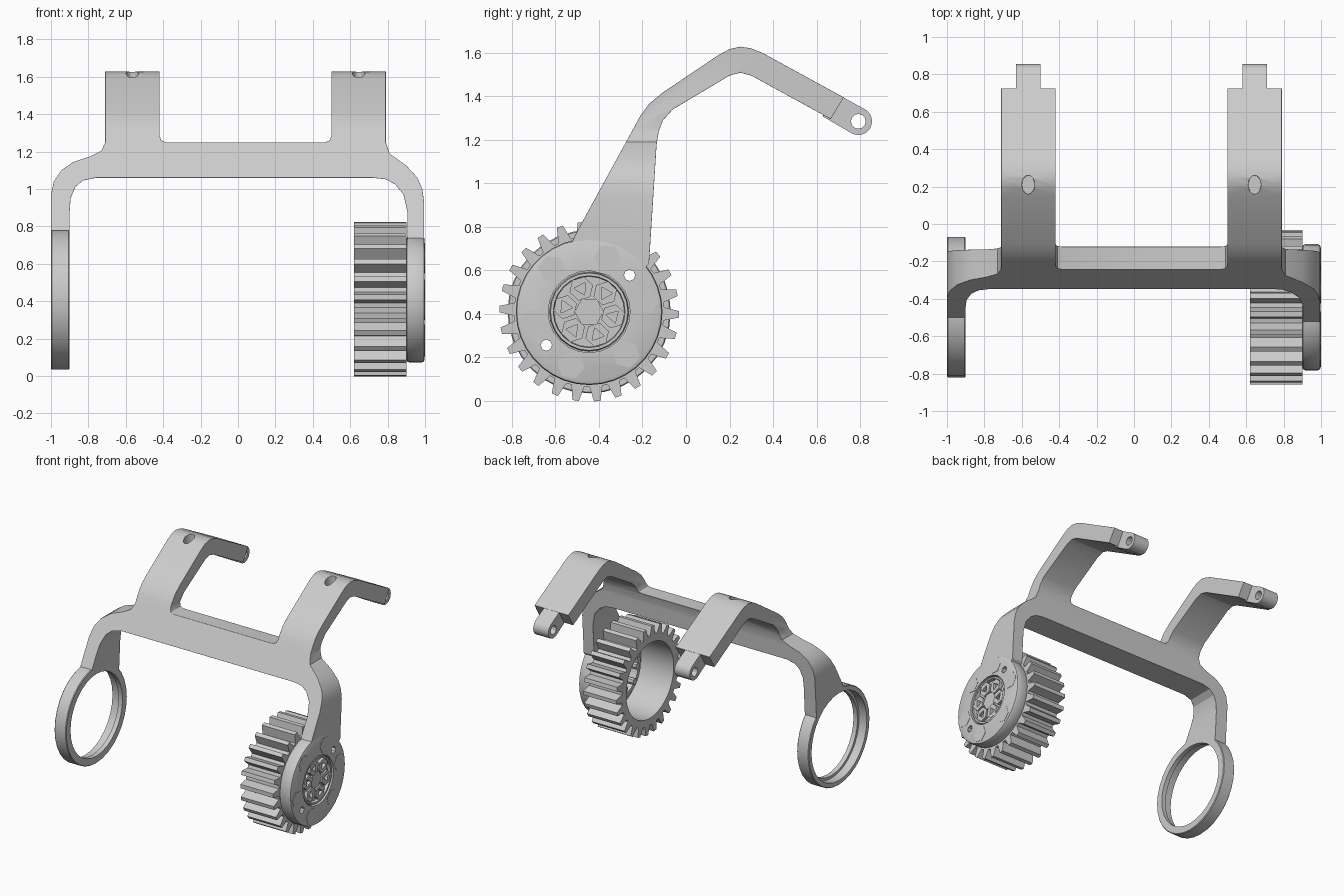
import bpy, bmesh
from math import cos, sin, pi, radians

if "Cube" in bpy.data.objects:
    bpy.data.objects.remove(bpy.data.objects["Cube"])

CY, CZ = -0.445, 0.41            # common axis of ring, disc and gear


def make(name, verts, faces):
    me = bpy.data.meshes.new(name)
    bm = bmesh.new()
    vs = [bm.verts.new(v) for v in verts]
    for f in faces:
        bm.faces.new([vs[i] for i in f])
    bmesh.ops.recalc_face_normals(bm, faces=bm.faces)
    bm.to_mesh(me)
    bm.free()
    ob = bpy.data.objects.new(name, me)
    bpy.context.collection.objects.link(ob)
    return ob


def prism(name, pts, axis, lo, hi):
    """Extrude a 2D outline: axis x takes (y,z), y takes (x,z), z takes (x,y)."""
    put = {'x': lambda a, b, d: (d, a, b), 'y': lambda a, b, d: (a, d, b),
           'z': lambda a, b, d: (a, b, d)}[axis]
    n = len(pts)
    verts = [put(a, b, d) for d in (lo, hi) for a, b in pts]
    faces = [range(n), range(n, 2 * n)]
    faces += [(i, (i + 1) % n, n + (i + 1) % n, n + i) for i in range(n)]
    return make(name, verts, faces)


def tube(name, loops):
    """Join closed loops of points into a closed ring-shaped solid."""
    n, m = len(loops[0]), len(loops)
    faces = [(j * n + i, j * n + (i + 1) % n, (j + 1) % m * n + (i + 1) % n, (j + 1) % m * n + i)
             for j in range(m) for i in range(n)]
    return make(name, [p for l in loops for p in l], faces)


def circle(cx, cy, r, n=32, start=0, ry=None):
    return [(cx + r * cos(start + 2 * pi * i / n), cy + (ry or r) * sin(start + 2 * pi * i / n))
            for i in range(n)]


def at(pts, x):
    return [(x, a, b) for a, b in pts]


def boolean(ob, other, op='DIFFERENCE'):
    m = ob.modifiers.new('bool', 'BOOLEAN')
    m.operation, m.object, m.solver = op, other, 'EXACT'
    bpy.context.view_layer.objects.active = ob
    bpy.ops.object.modifier_apply(modifier=m.name)
    bpy.data.objects.remove(other)


def bevel(ob, w, seg=2):
    m = ob.modifiers.new('bevel', 'BEVEL')
    m.width, m.segments, m.limit_method, m.angle_limit = w, seg, 'ANGLE', radians(40)


def polar(r, deg):
    return CY + r * cos(radians(deg)), CZ + r * sin(radians(deg))


# Frame: side profile intersected with front silhouette
side = [(-0.53, 0.72), (-0.50, 0.78), (-0.27, 1.20), (-0.21, 1.31), (-0.17, 1.365), (-0.11, 1.415),
        (0.15, 1.59), (0.20, 1.617), (0.25, 1.628), (0.30, 1.62), (0.35, 1.60), (0.725, 1.395),
        (0.665, 1.295), (0.30, 1.495), (0.25, 1.508), (0.20, 1.495), (-0.06, 1.34),
        (-0.105, 1.29), (-0.125, 1.24), (-0.135, 1.18), (-0.17, 0.63), (-0.25, 0.55), (-0.45, 0.60)]
front = [(-1, 0.5), (-1, 0.97), (-0.985, 1.04), (-0.945, 1.10), (-0.88, 1.145), (-0.79, 1.175),
         (-0.73, 1.205), (-0.71, 1.25), (-0.71, 1.7), (-0.42, 1.7), (-0.42, 1.285), (-0.41, 1.26),
         (-0.385, 1.25), (0.465, 1.25), (0.49, 1.26), (0.50, 1.285), (0.50, 1.7), (0.79, 1.7),
         (0.79, 1.25), (0.81, 1.19), (0.90, 1.125), (0.96, 1.06), (0.985, 1.0), (0.995, 0.93),
         (0.995, 0.5), (0.905, 0.5), (0.905, 0.88), (0.885, 0.97), (0.84, 1.025), (0.79, 1.052),
         (0.72, 1.06), (-0.76, 1.06), (-0.83, 1.045), (-0.87, 1.01), (-0.895, 0.95), (-0.90, 0.88),
         (-0.90, 0.5)]
frame = prism('frame', front, 'y', -0.7, 0.9)
boolean(frame, prism('side_cut', side, 'x', -1.2, 1.2), 'INTERSECT')
boolean(frame, prism('bore_cut', circle(CY, CZ, 0.345), 'x', -1.2, -0.8))
ARMS = (-0.565, 0.645)
for x in ARMS:                    # oval holes on the arm crests
    boolean(frame, prism('hole_cut', circle(x, 0.21, 0.034, 16, 0, 0.05), 'z', 1.54, 1.8))
bevel(frame, 0.01)

# Hinge tabs at the arm ends
for i, x in enumerate(ARMS):
    c = (0.792, 1.285)
    tip = [(c[0] + 0.063 * cos(radians(a)), c[1] + 0.063 * sin(radians(a)))
           for a in range(-120, 61, 15)]
    tab = prism('hinge_tab_%d' % i, [(0.69, 1.413), (0.627, 1.308)] + tip, 'x', x - 0.065, x + 0.065)
    boolean(tab, prism('pin_cut', circle(*c, 0.034, 12), 'x', x - 0.2, x + 0.2))

# Left ring with an inner step
tube('left_ring', [at(circle(CY, CZ, r), x) for x, r in
     ((-1, 0.37), (-0.995, 0.375), (-0.905, 0.375), (-0.9, 0.37),
      (-0.9, 0.318), (-0.935, 0.318), (-0.935, 0.338), (-1, 0.338))])

# Right disc with hub recess and through holes
disc = prism('right_disc', circle(CY, CZ, 0.337, 36), 'x', 0.9, 0.998)
bevel(disc, 0.015)
bpy.context.view_layer.objects.active = disc
bpy.ops.object.modifier_apply(modifier='bevel')
boolean(disc, prism('hub_cut', circle(CY, CZ, 0.188, 24), 'x', 0.965, 1.2))
for deg in (42, 218):
    hole = circle(*polar(0.25, deg), 0.026, 8)
    boolean(disc, prism('small_cut', hole, 'x', 0.8, 1.2))
    boolean(frame, prism('small_cut', hole, 'x', 0.8, 1.2))
tube('hub_ring', [at(circle(CY, CZ, r, 24), x) for x, r in
     ((0.95, 0.185), (0.99, 0.178), (0.99, 0.165), (0.95, 0.16))])
prism('hub_centre', circle(CY, CZ, 0.068, 6), 'x', 0.95, 0.98)

# Hub bolts with triangular sockets, and flush hex plugs
for k in range(6):
    p = polar(0.112, 49 + 60 * k)
    bolt = prism('hub_bolt_%d' % k, circle(*p, 0.056, 6, 0.3), 'x', 0.94, 0.99)
    boolean(bolt, prism('socket_cut', circle(*p, 0.034, 3, k), 'x', 0.96, 1.1))
    prism('hub_bolt_end_%d' % k, circle(*p, 0.026, 8), 'x', 0.80, 0.92)
    prism('hex_plug_%d' % k, circle(*polar(0.26, 11 + 60 * k), 0.064, 6, k), 'x', 0.95, 1.0)

# Hollow gear
T, RT, RB = 26, 0.413, 0.345
outer, inner = [], []
for t in range(T):
    for da, r in ((-0.36, RB), (-0.15, RT), (0.15, RT), (0.36, RB)):
        a = 2 * pi * (t + da) / T - 0.03
        outer.append((CY + r * cos(a), CZ + r * sin(a)))
        inner.append((CY + 0.29 * cos(a), CZ + 0.29 * sin(a)))
tube('gear', [at(outer, 0.62), at(outer, 0.902), at(inner, 0.902), at(inner, 0.62)])
tube('gear_inner_collar', [at(circle(CY, CZ, r), x) for x, r in
     ((0.84, 0.20), (0.91, 0.20), (0.91, 0.17), (0.84, 0.17))])

# Smooth shading with sharp edges
for ob in bpy.context.scene.objects:
    ob.select_set(True)
bpy.ops.object.shade_smooth_by_angle(angle=radians(25))
